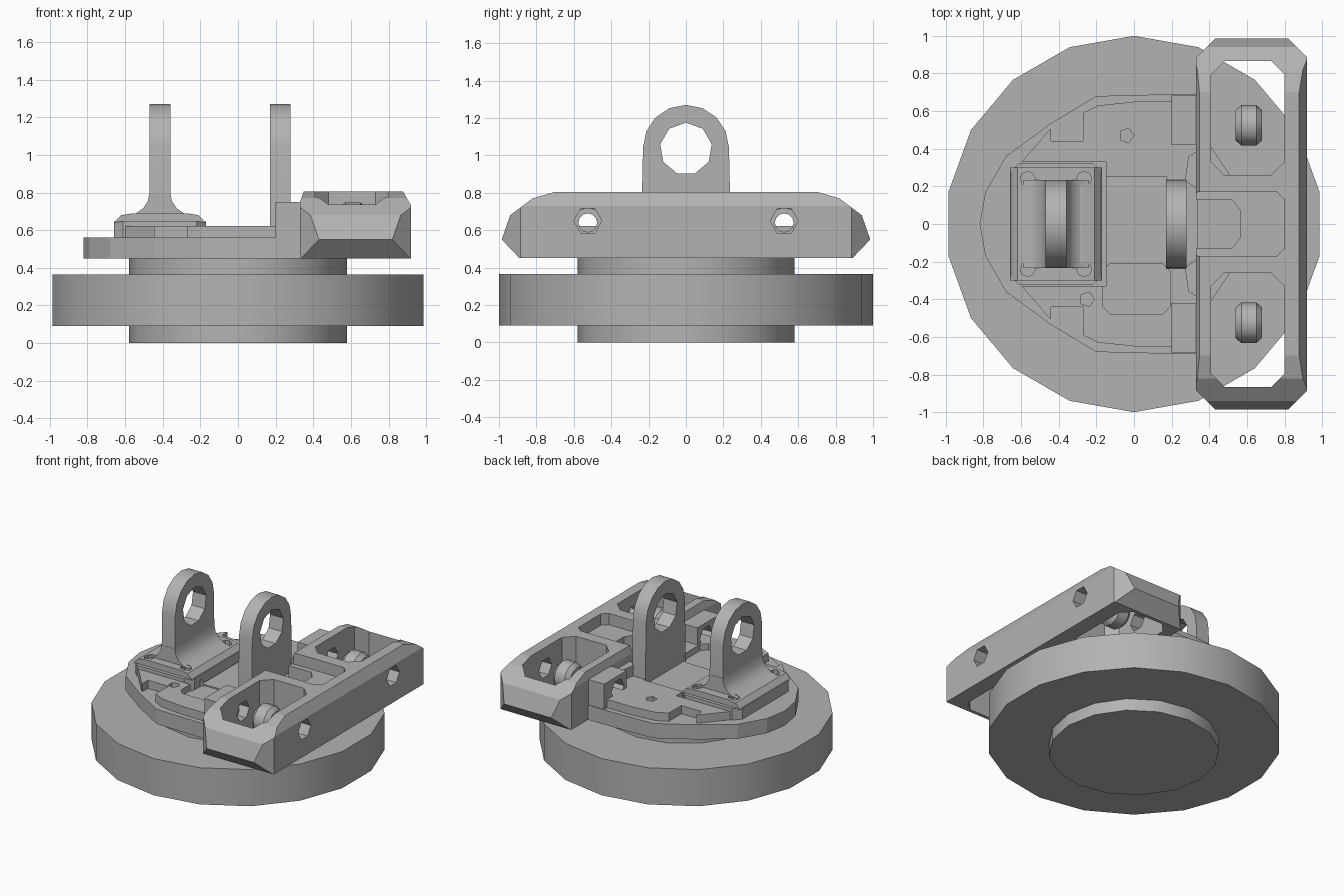
import bpy, bmesh
from math import pi, sin, cos, radians
from mathutils import Vector

cube = bpy.data.objects.get("Cube")
if cube:
    bpy.data.objects.remove(cube, do_unlink=True)

grey = bpy.data.materials.new("plain_grey")
grey.use_nodes = True
grey.diffuse_color = (0.45, 0.45, 0.45, 1)
grey.node_tree.nodes["Principled BSDF"].inputs["Base Color"].default_value = (0.45, 0.45, 0.45, 1)


def place(axis, a, b, h):
    return Vector({"x": (h, a, b), "y": (a, h, b), "z": (a, b, h)}[axis])


def finish(name, bm):
    bmesh.ops.recalc_face_normals(bm, faces=bm.faces)
    mesh = bpy.data.meshes.new(name)
    bm.to_mesh(mesh)
    bm.free()
    mesh.materials.append(grey)
    obj = bpy.data.objects.new(name, mesh)
    bpy.context.collection.objects.link(obj)
    return obj


def prism(name, pts, axis, lo, hi):
    """Extrude a 2D outline along an axis."""
    bm = bmesh.new()
    rings = [[bm.verts.new(place(axis, a, b, h)) for a, b in pts] for h in (lo, hi)]
    for ring in rings:
        bm.faces.new(ring)
    n = len(pts)
    for i in range(n):
        j = (i + 1) % n
        bm.faces.new((rings[0][i], rings[0][j], rings[1][j], rings[1][i]))
    return finish(name, bm)


def circle(a, b, r, n, start=0.0):
    return [(a + r * cos(start + 2 * pi * i / n), b + r * sin(start + 2 * pi * i / n)) for i in range(n)]


def rect(a0, a1, b0, b1, c=0.0):
    """Rectangle outline with optional chamfered corners."""
    if not c:
        return [(a0, b0), (a1, b0), (a1, b1), (a0, b1)]
    return [(a0 + c, b0), (a1 - c, b0), (a1, b0 + c), (a1, b1 - c),
            (a1 - c, b1), (a0 + c, b1), (a0, b1 - c), (a0, b0 + c)]


def combine(obj, other, op="DIFFERENCE"):
    mod = obj.modifiers.new("combine", "BOOLEAN")
    mod.operation, mod.solver, mod.object = op, "EXACT", other
    bpy.context.view_layer.objects.active = obj
    bpy.ops.object.modifier_apply(modifier=mod.name)
    bpy.data.objects.remove(other, do_unlink=True)


def cut(obj, pts, axis, lo, hi):
    combine(obj, prism("cutter", pts, axis, lo, hi))


def smooth(obj, angle=30):
    bpy.ops.object.select_all(action="DESELECT")
    obj.select_set(True)
    bpy.context.view_layer.objects.active = obj
    bpy.ops.object.shade_smooth_by_angle(angle=radians(angle))


def mirrored(half):
    """Close a half outline (y >= 0) across the x axis."""
    return half + [(x, -y) for x, y in reversed(half) if y > 0]


# Round base
smooth(prism("base_disc", circle(0, 0, 1.0, 18, pi / 2), "z", 0.09, 0.365))
smooth(prism("base_hub", circle(0, 0, 0.58, 16), "z", 0.0, 0.46))

# Stepped turntable plate
lower = mirrored([(-0.82, 0), (-0.79, 0.17), (-0.68, 0.36), (-0.45, 0.53),
                  (-0.2, 0.68), (0.2, 0.69), (0.36, 0.69)])
plate = prism("turntable_plate", lower, "z", 0.45, 0.56)
upper = mirrored([(-0.66, 0.0), (-0.64, 0.28), (-0.45, 0.5), (-0.19, 0.63), (0.0, 0.65), (0.34, 0.65)])
top = prism("turntable_top", upper, "z", 0.55, 0.622)
cut(top, rect(-0.7, -0.15, -0.33, 0.33), "z", 0.5, 0.7)
for s in (-1, 1):
    # Slots in the rim
    cut(top, rect(-0.44, -0.27, s * 0.54 - 0.1, s * 0.54 + 0.1), "z", 0.5, 0.7)
    cut(top, circle(-0.25 if s < 0 else -0.04, -0.4 if s < 0 else 0.47, 0.04, 5), "z", 0.52, 0.7)
cut(top, rect(-0.17, 0.175, -0.22, 0.25), "z", 0.585, 0.7)
cut(top, rect(-0.165, 0.19, -0.48, -0.21, 0.04), "z", 0.575, 0.7)


# Upright lugs with round eyes
def lug(name, x0, x1, bottom, flare):
    arch = [(0.23 * cos(pi * i / 8), 1.04 + 0.23 * sin(pi * i / 8)) for i in range(9)]
    obj = prism(name, arch + [(-flare, bottom), (flare, bottom)], "x", x0, x1)
    cut(obj, circle(0, 1.035, 0.14, 9, pi / 2), "x", x0 - 0.1, x1 + 0.1)
    smooth(obj)


lug("rear_lug", -0.47, -0.36, 0.66, 0.235)
lug("front_lug", 0.17, 0.28, 0.58, 0.24)

# Bolted flange and curved fillet under the rear lug
mid = -0.415
flange = prism("lug_flange", rect(-0.66, -0.17, -0.325, 0.325, 0.05), "z", 0.55, 0.645)
raised = [(-0.66, 0.64), (-0.62, 0.68), (-0.56, 0.69)]
raised += [(2 * mid - x, z) for x, z in reversed(raised)]
pad = prism("flange_top", raised, "y", -0.3, 0.3)
sweep = [(-0.47 - 0.12 * (1 - sin(t)), 0.8 - 0.12 * cos(t)) for t in [pi / 2 * i / 4 for i in range(5)]]
sweep += [(2 * mid - x, z) for x, z in reversed(sweep)]
smooth(prism("lug_fillet", sweep, "y", -0.235, 0.235), 40)
for x in (-0.565, -0.265):
    for y in (-0.24, 0.24):
        for part in (flange, pad):
            cut(part, circle(x, y, 0.04, 8), "z", 0.6, 0.75)

# Wide front frame: one tapered bar trimmed from three sides
side = [(0.7, 0.805), (0.82, 0.77), (0.94, 0.68), (0.985, 0.55), (0.89, 0.45)]
side += [(-y, z) for y, z in reversed(side)]
frame = prism("front_frame", side, "x", 0.3, 0.95)
combine(frame, prism("trim", [(0.33, 0.4), (0.92, 0.4), (0.92, 0.73), (0.875, 0.81), (0.35, 0.81),
                              (0.33, 0.75)], "y", -1.1, 1.1), "INTERSECT")
combine(frame, prism("trim", rect(0.33, 0.92, -0.985, 0.985, 0.1), "z", 0.3, 0.9), "INTERSECT")
for s in (-1, 1):
    y0, y1 = sorted((s * 0.26, s * 0.865))
    cut(frame, rect(0.41, 0.8, y0, y1, 0.07), "z", 0.3, 0.9)
    cut(frame, circle(s * 0.525, 0.65, 0.075, 6), "x", 0.2, 1.0)
# Lowered centre saddle with a pointed pocket
cut(frame, rect(0.3, 0.8, -0.17, 0.17, 0.04), "z", 0.72, 0.9)
cut(frame, [(0.25, -0.13), (0.52, -0.13), (0.565, -0.07), (0.565, 0.07), (0.52, 0.13), (0.25, 0.13)],
    "z", 0.56, 0.9)


# Barrel roller with a bore, turned about the x axis
def roller(name, y):
    profile = [(-0.07, 0.08), (-0.04, 0.108), (0.04, 0.108), (0.07, 0.08), (0.07, 0.05), (-0.07, 0.05)]
    bm = bmesh.new()
    n = 12
    rings = [[bm.verts.new((0.61 + h, y + r * cos(2 * pi * i / n), 0.64 + r * sin(2 * pi * i / n)))
              for i in range(n)] for h, r in profile]
    for k, ring in enumerate(rings):
        nxt = rings[(k + 1) % len(rings)]
        for i in range(n):
            j = (i + 1) % n
            bm.faces.new((ring[i], ring[j], nxt[j], nxt[i]))
    smooth(finish(name, bm), 35)


# Paired rollers, bearing blocks and corner ribs
for s, word in ((-1, "right"), (1, "left")):
    roller(word + "_roller", s * 0.525)
    y0, y1 = sorted((s * 0.42, s * 0.685))
    block = prism(word + "_bearing_block", rect(y0, y1, 0.5, 0.75), "x", 0.2, 0.35)
    cut(block, circle(s * 0.525, 0.65, 0.075, 6), "x", 0.1, 0.5)
    rib = [(0.27, s * 0.23), (0.36, s * 0.17), (0.36, s * 0.4), (0.29, s * 0.36)]
    prism(word + "_rib", rib, "z", 0.5, 0.7)
